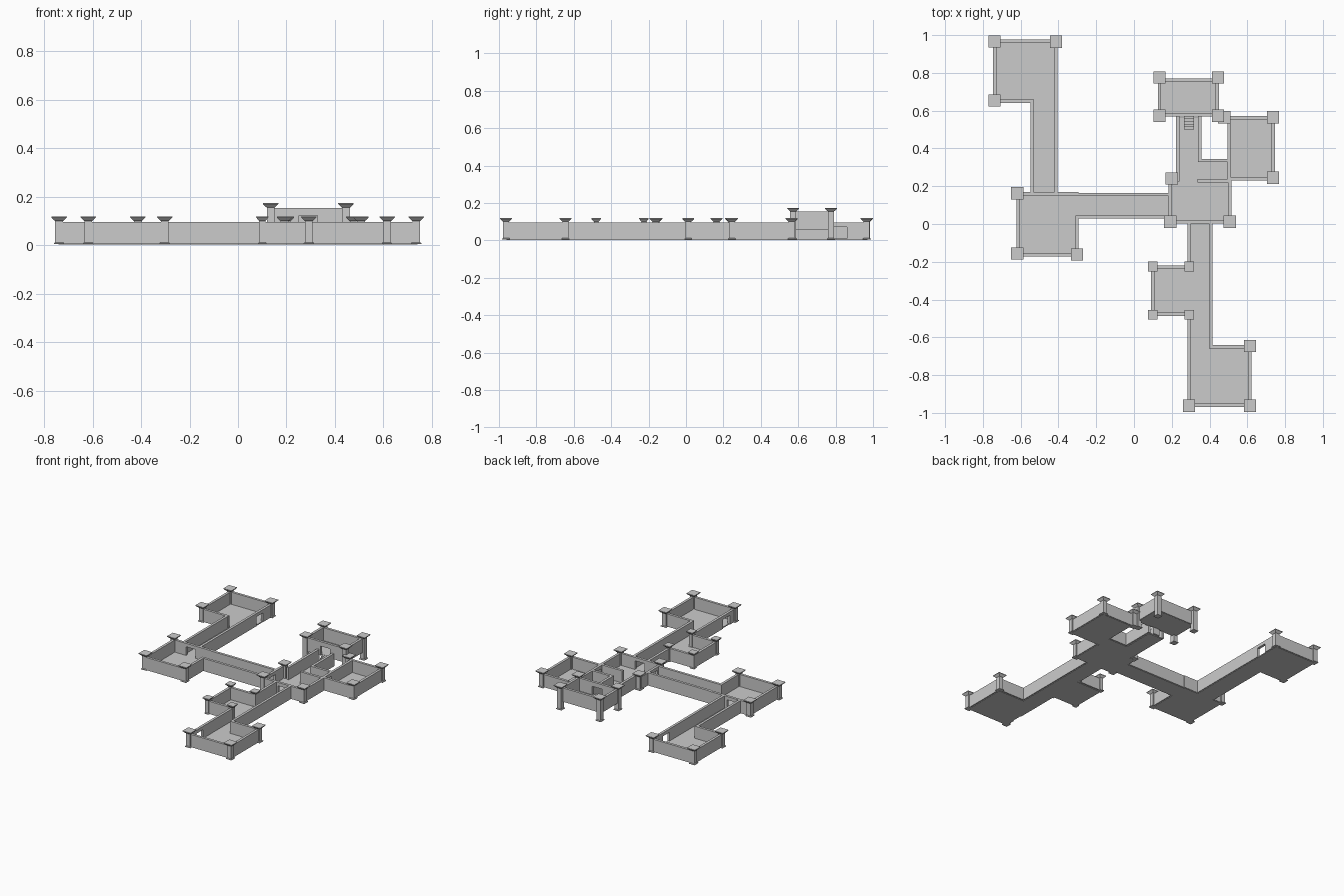
import bpy, bmesh

T = 0.018            # wall thickness
Z0, Z1 = 0.006, 0.096  # wall bottom and top
DOOR_W, DOOR_H = 0.075, 0.066


def add_box(bm, x0, x1, y0, y1, z0, z1):
    v = [bm.verts.new((x, y, z)) for z in (z0, z1)
         for x, y in ((x0, y0), (x1, y0), (x1, y1), (x0, y1))]
    for f in ((3, 2, 1, 0), (4, 5, 6, 7), (0, 1, 5, 4), (1, 2, 6, 5), (2, 3, 7, 6), (3, 0, 4, 7)):
        bm.faces.new([v[i] for i in f])


def finish(bm, name):
    mesh = bpy.data.meshes.new(name)
    bm.to_mesh(mesh)
    bm.free()
    obj = bpy.data.objects.new(name, mesh)
    bpy.context.collection.objects.link(obj)
    return obj


def wall(name, x0, y0, x1, y1, door=None, base=Z0, top=Z1):
    """Straight wall along x or y; door is its centre along the wall."""
    bm = bmesh.new()
    along_x = abs(x1 - x0) > abs(y1 - y0)
    a, b = sorted((x0, x1) if along_x else (y0, y1))
    c = y0 if along_x else x0
    a, b = a - T / 2, b + T / 2

    def part(p, q, lo, hi):
        if along_x:
            add_box(bm, p, q, c - T / 2, c + T / 2, lo, hi)
        else:
            add_box(bm, c - T / 2, c + T / 2, p, q, lo, hi)

    if door is None:
        part(a, b, base, top)
    else:
        d0, d1 = door - DOOR_W / 2, door + DOOR_W / 2
        part(a, d0, base, top)
        part(d1, b, base, top)
        part(d0, d1, base + DOOR_H, top)
    return finish(bm, name)


def floor(name, x0, x1, y0, y1, z=0.003):
    bm = bmesh.new()
    add_box(bm, x0, x1, y0, y1, z, z + 0.007)
    return finish(bm, name)


def pillar(name, x, y, top=0.119, s=1.0):
    """Square post with a small foot and a flared capital."""
    profile = [(0.021, 0.004), (0.021, 0.009), (0.016, 0.012), (0.016, top - 0.019),
               (0.020, top - 0.016), (0.032, top - 0.004), (0.032, top)]
    bm = bmesh.new()
    rings = [[bm.verts.new((x + i * r * s, y + j * r * s, z))
              for i, j in ((-1, -1), (1, -1), (1, 1), (-1, 1))] for r, z in profile]
    for lo, hi in zip(rings, rings[1:]):
        for k in range(4):
            n = (k + 1) % 4
            bm.faces.new((lo[k], lo[n], hi[n], hi[k]))
    bm.faces.new(rings[0][::-1])
    bm.faces.new(rings[-1])
    return finish(bm, name)


# Floors
for n, *r in (
    ("northwest_room", -0.74, -0.41, 0.65, 0.97), ("northwest_corridor", -0.54, -0.41, 0.165, 0.65),
    ("west_room", -0.615, -0.30, -0.165, 0.165), ("west_corridor", -0.30, 0.19, 0.035, 0.16),
    ("central_room", 0.19, 0.51, 0.01, 0.235), ("north_passage", 0.232, 0.345, 0.235, 0.565),
    ("east_passage", 0.345, 0.50, 0.235, 0.338), ("east_room", 0.50, 0.74, 0.24, 0.565),
    ("south_corridor", 0.292, 0.407, -0.65, 0.01), ("side_room", 0.10, 0.292, -0.48, -0.23),
    ("south_room", 0.292, 0.615, -0.96, -0.65)):
    floor(n + "_floor", *r)
floor("raised_room_floor", 0.13, 0.445, 0.575, 0.765, 0.055)

# Walls: name, start, end, optional door centre
for w in (
    ("northwest_room_west", -0.738, 0.65, -0.738, 0.967),
    ("northwest_room_north", -0.738, 0.967, -0.413, 0.967),
    ("northwest_room_south", -0.738, 0.65, -0.538, 0.65),
    ("northwest_room_east", -0.413, 0.65, -0.413, 0.967, 0.823),
    ("northwest_corridor_west", -0.54, 0.165, -0.54, 0.65),
    ("northwest_corridor_east", -0.413, 0.165, -0.413, 0.65),
    ("west_room_west", -0.612, -0.163, -0.612, 0.162),
    ("west_room_south", -0.612, -0.163, -0.302, -0.163),
    ("west_room_east", -0.302, -0.163, -0.302, 0.037),
    ("west_room_north", -0.612, 0.160, -0.302, 0.160, -0.477),
    ("west_corridor_north", -0.302, 0.156, 0.19, 0.156),
    ("west_corridor_south", -0.302, 0.037, 0.19, 0.037),
    ("central_room_west", 0.192, 0.012, 0.192, 0.232, 0.097),
    ("central_room_south", 0.192, 0.012, 0.507, 0.012, 0.35),
    ("central_room_east", 0.507, 0.012, 0.507, 0.228),
    ("central_room_north", 0.345, 0.228, 0.507, 0.228),
    ("north_passage_west", 0.232, 0.235, 0.232, 0.565),
    ("north_passage_east", 0.348, 0.336, 0.348, 0.565),
    ("east_passage_north", 0.348, 0.336, 0.50, 0.336),
    ("east_room_west", 0.503, 0.24, 0.503, 0.562, 0.284),
    ("east_room_north", 0.503, 0.562, 0.737, 0.562),
    ("east_room_east", 0.737, 0.24, 0.737, 0.562),
    ("east_room_south", 0.503, 0.24, 0.737, 0.24),
    ("south_corridor_upper_west", 0.292, -0.228, 0.292, 0.0),
    ("south_corridor_lower_west", 0.292, -0.65, 0.292, -0.48),
    ("south_corridor_east", 0.406, -0.65, 0.406, 0.0),
    ("side_room_north", 0.10, -0.228, 0.292, -0.228),
    ("side_room_west", 0.10, -0.478, 0.10, -0.228),
    ("side_room_south", 0.10, -0.478, 0.292, -0.478),
    ("south_room_west", 0.292, -0.96, 0.292, -0.65, -0.86),
    ("south_room_south", 0.292, -0.96, 0.614, -0.96),
    ("south_room_east", 0.614, -0.96, 0.614, -0.65),
    ("south_room_north", 0.406, -0.65, 0.614, -0.65)):
    wall(w[0] + "_wall", *w[1:])

# Raised room walls
for w in (("west", 0.135, 0.577, 0.135, 0.762, None), ("east", 0.44, 0.577, 0.44, 0.762, None),
          ("north", 0.135, 0.762, 0.44, 0.762, None), ("south", 0.135, 0.577, 0.44, 0.577, 0.29)):
    wall("raised_room_" + w[0] + "_wall", *w[1:], base=0.056, top=0.154)

# Stairs up to the raised room
stairs = bmesh.new()
for i in range(5):
    add_box(stairs, 0.265, 0.317, 0.50 + i * 0.014, 0.58, 0.008 + i * 0.0105, 0.0185 + i * 0.0105)
finish(stairs, "stairs")

# Pillars at the room corners
for i, (x, y) in enumerate((
        (-0.738, 0.967), (-0.413, 0.965), (-0.738, 0.653), (-0.618, 0.163), (-0.618, -0.157),
        (-0.302, -0.162), (0.20, 0.24), (0.192, 0.012), (0.507, 0.012), (0.478, 0.565),
        (0.735, 0.565), (0.735, 0.245), (0.615, -0.645), (0.615, -0.962), (0.292, -0.962))):
    pillar(f"pillar_{i}", x, y)
for i, (x, y) in enumerate(((0.10, -0.225), (0.292, -0.225), (0.10, -0.48), (0.292, -0.48))):
    pillar(f"side_room_pillar_{i}", x, y, s=0.8)
for i, (x, y) in enumerate(((0.135, 0.573), (0.445, 0.573), (0.135, 0.775), (0.445, 0.775))):
    pillar(f"raised_room_pillar_{i}", x, y, top=0.174)
